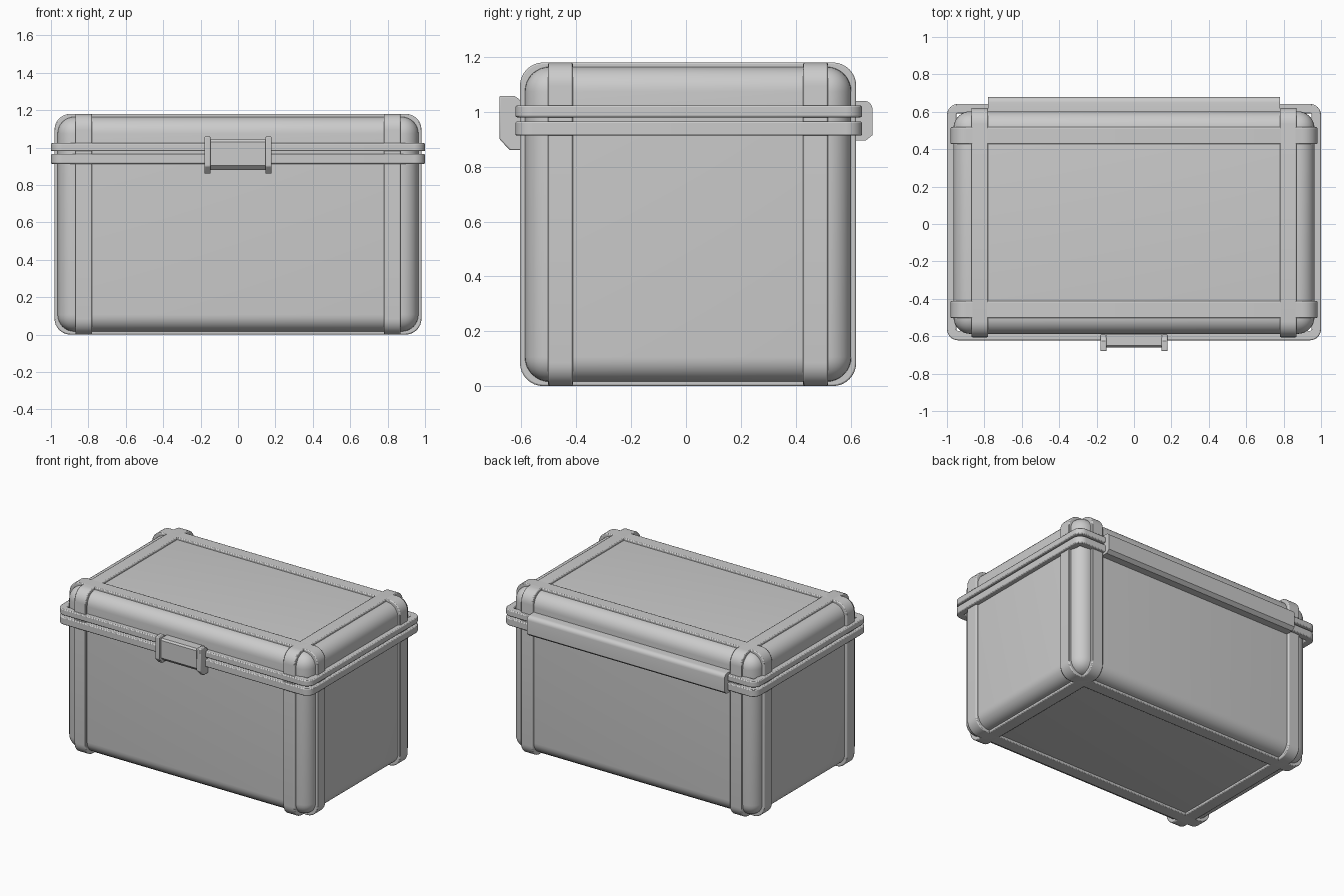
import bpy, bmesh, math
from mathutils import Vector

if "Cube" in bpy.data.objects:
    bpy.data.objects.remove(bpy.data.objects["Cube"])

YC = 0.0075          # the case body sits slightly behind the centre
ZC = 0.59
SEAM = 0.972


def finish(name, bm, bevel=0.0):
    bmesh.ops.recalc_face_normals(bm, faces=bm.faces[:])
    me = bpy.data.meshes.new(name)
    bm.to_mesh(me)
    bm.free()
    ob = bpy.data.objects.new(name, me)
    bpy.context.collection.objects.link(ob)
    if bevel:
        m = ob.modifiers.new("soft_edges", 'BEVEL')
        m.width = bevel
        m.segments = 2
        m.limit_method = 'ANGLE'
        m.angle_limit = math.radians(40)
    bpy.ops.object.select_all(action='DESELECT')
    bpy.context.view_layer.objects.active = ob
    ob.select_set(True)
    bpy.ops.object.shade_smooth_by_angle(angle=math.radians(35))
    return ob


def rounded_rect(hw, hh, r, n=8):
    pts = []
    for i, (sx, sy) in enumerate(((1, 1), (-1, 1), (-1, -1), (1, -1))):
        for k in range(n + 1):
            a = math.pi / 2 * (i + k / n)
            pts.append((sx * (hw - r) + r * math.cos(a), sy * (hh - r) + r * math.sin(a)))
    return pts


def ring(name, axis, center, hw, hh, r, thick, lo, hi, bevel=0.006):
    """Rounded rectangular hoop running around the given axis."""
    place = {'x': lambda u, v, w: (w, center[0] + u, center[1] + v),
             'y': lambda u, v, w: (center[0] + u, w, center[1] + v),
             'z': lambda u, v, w: (center[0] + u, center[1] + v, w)}[axis]
    outer = rounded_rect(hw, hh, r)
    inner = rounded_rect(hw - thick, hh - thick, max(r - thick, 0.01))
    bm = bmesh.new()
    loops = [[bm.verts.new(place(u, v, w)) for u, v in prof]
             for prof, w in ((outer, lo), (outer, hi), (inner, hi), (inner, lo))]
    n = len(outer)
    for a in range(4):
        p, q = loops[a], loops[(a + 1) % 4]
        for i in range(n):
            j = (i + 1) % n
            bm.faces.new((p[i], p[j], q[j], q[i]))
    return finish(name, bm, bevel)


def extrude_x(name, profile, x0, x1, bevel=0.0):
    """Extrude a (y, z) outline along x."""
    bm = bmesh.new()
    f = bm.faces.new([bm.verts.new((x0, y, z)) for y, z in profile])
    ext = bmesh.ops.extrude_face_region(bm, geom=[f])
    verts = [g for g in ext['geom'] if isinstance(g, bmesh.types.BMVert)]
    bmesh.ops.translate(bm, verts=verts, vec=(x1 - x0, 0, 0))
    return finish(name, bm, bevel)


def shell_half(name, keep_upper):
    """Rounded case body cut at the seam."""
    bm = bmesh.new()
    bmesh.ops.create_cube(bm, size=1)
    for v in bm.verts:
        v.co = Vector((v.co.x * 1.93, v.co.y * 1.19 + YC, v.co.z * 1.148 + ZC))
    bmesh.ops.bevel(bm, geom=bm.edges[:], offset=0.09, segments=8, profile=0.5,
                    affect='EDGES', clamp_overlap=True)
    bmesh.ops.bisect_plane(bm, geom=bm.verts[:] + bm.edges[:] + bm.faces[:],
                           plane_co=(0, 0, SEAM), plane_no=(0, 0, 1),
                           clear_inner=keep_upper, clear_outer=not keep_upper)
    return finish(name, bm)


# Case body and lid
shell_half("case_base", False)
shell_half("case_lid", True)

# Raised straps around the case
for side, s in (("left", -1), ("right", 1)):
    lo, hi = sorted((s * 0.78, s * 0.87))
    ring(f"{side}_strap", 'x', (YC, ZC), 0.613, 0.59, 0.085, 0.03, lo, hi)
for side, s in (("front", -1), ("back", 1)):
    lo, hi = sorted((YC + s * 0.42, YC + s * 0.51))
    ring(f"{side}_strap", 'y', (0, ZC), 0.981, 0.59, 0.085, 0.03, lo, hi)

# Rims either side of the seam
ring("base_rim", 'z', (0, 0.01), 1.0, 0.632, 0.06, 0.05, 0.913, 0.965)
ring("lid_rim", 'z', (0, 0.01), 1.0, 0.632, 0.06, 0.05, 0.98, 1.023)

# Front latch: two cheeks and a plate
cheek = [(-0.59, 0.86), (-0.642, 0.86), (-0.68, 0.90), (-0.68, 1.058), (-0.625, 1.058),
         (-0.607, 1.045), (-0.59, 1.02)]
plate = [(-0.59, 0.88), (-0.635, 0.88), (-0.66, 0.905), (-0.66, 1.03), (-0.65, 1.042), (-0.59, 1.042)]
for side, s in (("left", -1), ("right", 1)):
    lo, hi = sorted((s * 0.147, s * 0.18))
    extrude_x(f"latch_{side}_cheek", cheek, lo, hi, 0.005)
extrude_x("latch_plate", plate, -0.15, 0.15)

# Back hinge bar
hinge = [(0.59, 0.895), (0.655, 0.895), (0.68, 0.915)]
hinge += [(0.65 + 0.03 * math.cos(a), 1.01 + 0.03 * math.sin(a))
          for a in (math.pi / 2 * k / 5 for k in range(6))]
hinge += [(0.59, 1.04)]
extrude_x("hinge_bar", hinge, -0.78, 0.78)
